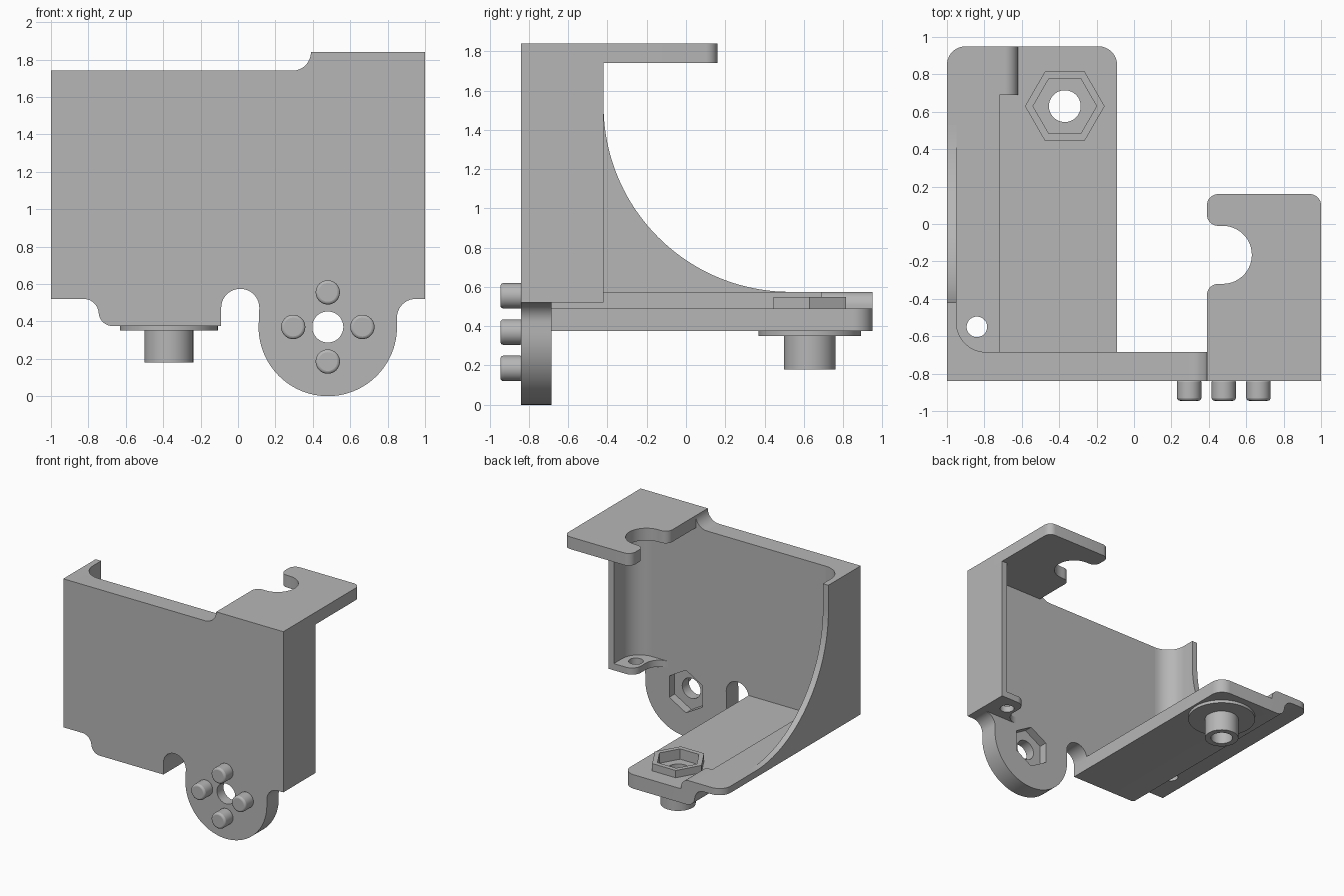
import bpy, bmesh, math

cube = bpy.data.objects.get("Cube")
if cube:
    bpy.data.objects.remove(cube, do_unlink=True)

grey = bpy.data.materials.new("plain_grey")
grey.use_nodes = True
colour = (0.47, 0.47, 0.47, 1)
grey.diffuse_color = colour
grey.node_tree.nodes["Principled BSDF"].inputs["Base Color"].default_value = colour

FRONT, INNER = -0.84, -0.685      # front and back faces of the main plate
EDGE = -0.42                      # rear edge of the side walls
LUG = (0.48, 0.37)                # round lug centre in x, z
NUT = (-0.37, 0.63)               # nut seat centre in x, y


def arc(cx, cy, r, start, end, n=12):
    angles = [math.radians(start + (end - start) * i / n) for i in range(n + 1)]
    return [(cx + r * math.cos(a), cy + r * math.sin(a)) for a in angles]


def ring(c, r, n=48, turn=0):
    return arc(c[0], c[1], r, turn, turn + 360, n)[:-1]


def prism(name, outline, axis, low, high):
    """Extrude a flat outline along one axis."""
    place = {"x": lambda u, v, d: (d, u, v),
             "y": lambda u, v, d: (u, d, v),
             "z": lambda u, v, d: (u, v, d)}[axis]
    pts = []
    for p in outline:
        if not pts or math.dist(p, pts[-1]) > 1e-4:
            pts.append(p)
    bm = bmesh.new()
    a = [bm.verts.new(place(u, v, low)) for u, v in pts]
    b = [bm.verts.new(place(u, v, high)) for u, v in pts]
    bm.faces.new(a)
    bm.faces.new(b)
    for i in range(len(pts)):
        j = (i + 1) % len(pts)
        bm.faces.new((a[i], a[j], b[j], b[i]))
    bmesh.ops.recalc_face_normals(bm, faces=bm.faces)
    mesh = bpy.data.meshes.new(name)
    bm.to_mesh(mesh)
    bm.free()
    mesh.materials.append(grey)
    obj = bpy.data.objects.new(name, mesh)
    bpy.context.collection.objects.link(obj)
    return obj


def select(obj):
    bpy.ops.object.select_all(action="DESELECT")
    obj.select_set(True)
    bpy.context.view_layer.objects.active = obj


def cut(obj, *cutter, operation="DIFFERENCE"):
    """Apply a boolean with a temporary prism."""
    tool = prism("cutter", *cutter)
    tool.hide_render = True
    mod = obj.modifiers.new("cut", "BOOLEAN")
    mod.operation, mod.solver, mod.object = operation, "EXACT", tool
    select(obj)
    bpy.ops.object.modifier_apply(modifier=mod.name)
    bpy.data.objects.remove(tool, do_unlink=True)


# Curved underside shared by the front plate and the floor
underside = arc(-0.67, 0.45, 0.075, 270, 180) + arc(-0.825, 0.44, 0.08, 0, 90)

# Front plate with round lug, clearance slot and raised corner
plate = prism("front_plate",
              [(-1, 1.74)] + arc(0.29, 1.84, 0.1, 270, 360)
              + [(1, 1.84), (1, 0.52)] + arc(0.95, 0.42, 0.1, 90, 180)
              + arc(*LUG, 0.37, 0, -180, 48)
              + arc(0.012, 0.472, 0.102, 0, 180, 20)
              + [(-0.09, 0.375)] + underside + [(-1, 0.52)],
              "y", FRONT, INNER)
cut(plate, ring(LUG, 0.083), "y", -1, 0)
cut(plate, ring(LUG, 0.175, 6, 30), "y", INNER - 0.07, 0)

# Studs around the lug hole
for i, (x, z) in enumerate(ring(LUG, 0.185, 4)):
    stud = prism(f"lug_stud_{i + 1}", ring((x, z), 0.065, 32), "y", -0.945, FRONT + 0.01)
    bevel = stud.modifiers.new("round", "BEVEL")
    bevel.width, bevel.segments = 0.015, 3
    bevel.limit_method, bevel.angle_limit = "ANGLE", math.radians(50)

# Side walls with filleted inner corners
for name, s, low in (("left_wall", 1, 0.52), ("right_wall", -1, 0.55)):
    half = [(1, INNER), (1, EDGE), (0.95, EDGE)] + arc(0.79, -0.525, 0.16, 0, -90)
    prism(name, [(s * x, y) for x, y in half], "z", low, 1.74)

# Curved gusset between the right wall and the floor
prism("right_gusset",
      [(EDGE, 0.55), (0.53, 0.55)] + arc(0.53, 1.525, 0.95, 270, 180, 40),
      "x", -1, -0.95)

# Top tab with rounded side notch
prism("top_tab",
      [(1, INNER)] + arc(0.94, 0.10, 0.06, 0, 90, 8)
      + arc(0.45, 0.10, 0.06, 90, 180, 8) + arc(0.45, 0.05, 0.06, 180, 270, 8)
      + arc(0.475, -0.165, 0.155, 90, -90, 28)
      + arc(0.45, -0.38, 0.06, 90, 180, 8) + [(0.39, INNER)],
      "z", 1.74, 1.84)

# Small ear at the foot of the left wall
ear = prism("left_ear",
            [(1, INNER), (1, EDGE)] + arc(0.84, -0.50, 0.08, 90, 180)
            + arc(0.64, -0.565, 0.12, 0, -90),
            "z", 0.52, 0.575)
cut(ear, ring((0.84, -0.55), 0.055, 32), "z", 0, 1)

# Stepped floor with rounded rear corners and a screw hole
floor = prism("floor",
              [(-1, 0.575), (-0.72, 0.575), (-0.72, 0.49), (-0.09, 0.49), (-0.09, 0.375)]
              + underside + [(-1, 0.52)],
              "y", INNER, 1)
cut(floor,
    [(-1.1, -0.9), (0, -0.9), (0, 0), (-0.09, 0)] + arc(-0.19, 0.85, 0.1, 0, 90)
    + arc(-0.9, 0.85, 0.1, 90, 180) + [(-1, 0), (-1.1, 0)],
    "z", 0, 1, operation="INTERSECT")
cut(floor, ring((-0.84, -0.55), 0.055, 32), "z", 0, 1)
cut(floor, ring(NUT, 0.17, 6), "z", 0.465, 1)
cut(floor, ring(NUT, 0.085), "z", 0, 1)

# Rounded rib at the rear of the floor step
prism("floor_rib",
      [(-0.73, 0.48), (-0.73, 0.575)] + arc(-0.69, 0.505, 0.07, 90, 0) + [(-0.62, 0.48)],
      "y", 0.69, 0.95)

# Nut seat above the floor, washer and hollow boss below
for name, r, sides, bore, low, high in (
        ("nut_seat", 0.213, 6, 0.17, 0.485, 0.55),
        ("boss_washer", 0.262, 64, 0.085, 0.35, 0.376),
        ("boss", 0.131, 48, 0.085, 0.18, 0.352)):
    part = prism(name, ring(NUT, r, sides), "z", low, high)
    cut(part, ring(NUT, bore, 6 if sides == 6 else 48), "z", 0, 1)

# Smooth the curved faces and keep the edges sharp
for obj in bpy.context.scene.objects:
    if obj.type == "MESH" and grey.name in obj.data.materials:
        select(obj)
        bpy.ops.object.shade_smooth_by_angle(angle=math.radians(30))
